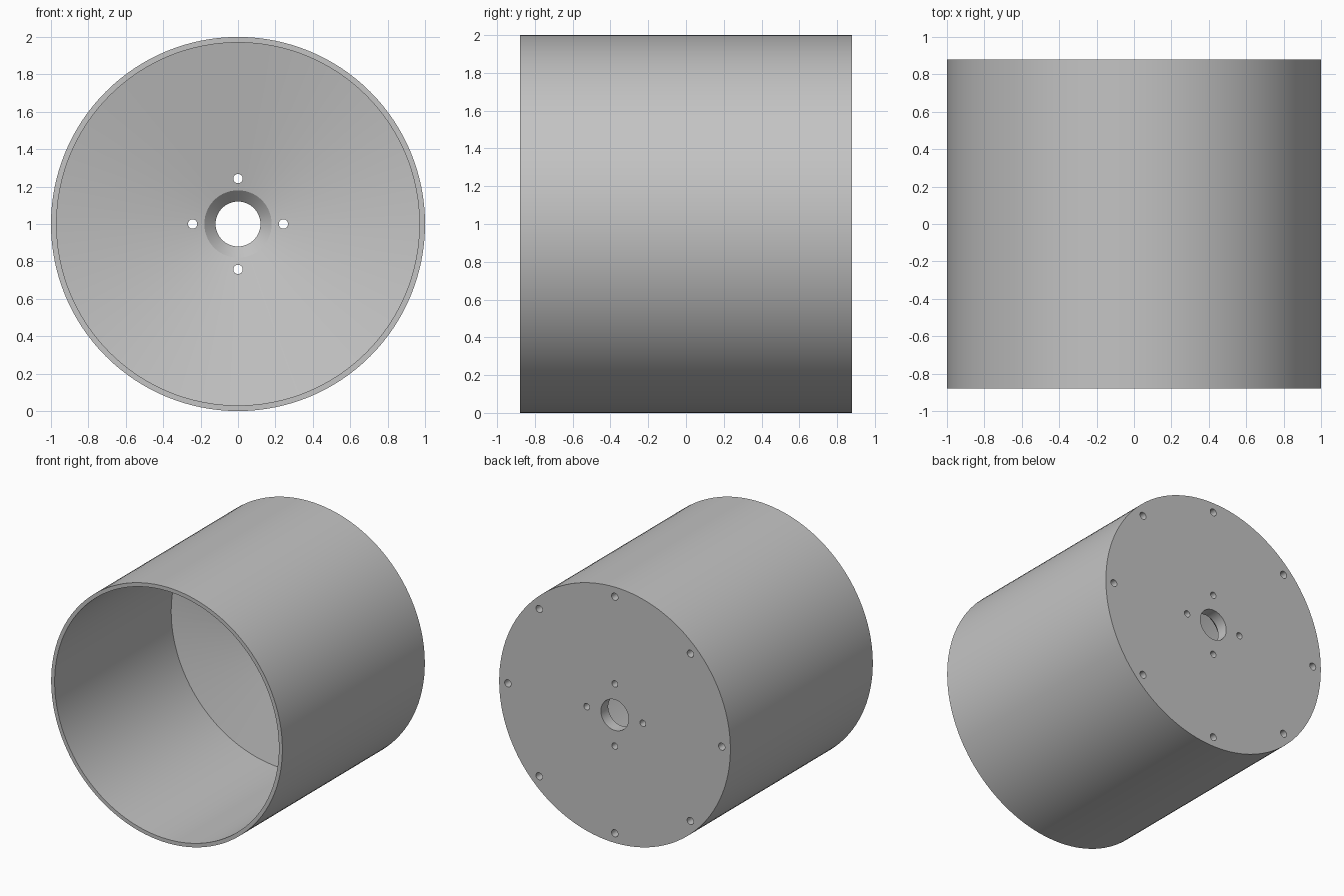
import bpy, bmesh, math
from mathutils import Matrix, Vector

cube = bpy.data.objects.get("Cube")
if cube:
    bpy.data.objects.remove(cube, do_unlink=True)

SEGMENTS = 128
HALF = 0.88
CENTRE = Vector((0, 0, 1))

grey = bpy.data.materials.new("plain_grey")
grey.use_nodes = True
colour = (0.55, 0.55, 0.55, 1)
grey.diffuse_color = colour
grey.node_tree.nodes["Principled BSDF"].inputs["Base Color"].default_value = colour


def add_object(name, bm):
    bmesh.ops.recalc_face_normals(bm, faces=bm.faces)
    mesh = bpy.data.meshes.new(name)
    bm.to_mesh(mesh)
    bm.free()
    mesh.materials.append(grey)
    obj = bpy.data.objects.new(name, mesh)
    bpy.context.collection.objects.link(obj)
    return obj


def add_drill(bm, ring_radius, angle, radius, y_start, y_end):
    """Cylinder along y, placed on a bolt circle."""
    x, z = ring_radius * math.cos(angle), ring_radius * math.sin(angle)
    place = (Matrix.Translation(CENTRE + Vector((x, (y_start + y_end) / 2, z)))
             @ Matrix.Rotation(math.pi / 2, 4, 'X'))
    bmesh.ops.create_cone(bm, cap_ends=True, segments=24, radius1=radius,
                          radius2=radius, depth=y_end - y_start, matrix=place)


# Drum: thin wall, dished floor, countersunk centre bore (radius, y)
profile = [(0.12, HALF), (1, HALF), (1, -HALF), (0.97, -HALF),
           (0.97, 0.56), (0.18, 0.73), (0.12, 0.79)]
bm = bmesh.new()
verts = [bm.verts.new(CENTRE + Vector((r, y, 0))) for r, y in profile]
edges = [bm.edges.new((v, verts[i - 1])) for i, v in enumerate(verts)]
bmesh.ops.spin(bm, geom=verts + edges, cent=CENTRE, axis=(0, 1, 0),
               angle=math.tau, steps=SEGMENTS)
bmesh.ops.remove_doubles(bm, verts=bm.verts, dist=0.0005)
drum = add_object("drum", bm)

# Holes: four through the floor, eight blind around the back edge
bm = bmesh.new()
for i in range(4):
    add_drill(bm, 0.243, i * math.tau / 4, 0.025, 0.5, 1)
for i in range(8):
    add_drill(bm, 0.925, i * math.tau / 8, 0.028, HALF - 0.15, 1)
drills = add_object("hole_cutters", bm)
drills.hide_render = True

cut = drum.modifiers.new("bolt_holes", 'BOOLEAN')
cut.object = drills
cut.operation = 'DIFFERENCE'
cut.solver = 'EXACT'

bpy.ops.object.select_all(action='DESELECT')
drum.select_set(True)
bpy.context.view_layer.objects.active = drum
bpy.ops.object.modifier_apply(modifier=cut.name)
bpy.data.objects.remove(drills, do_unlink=True)
bpy.ops.object.shade_smooth_by_angle(angle=math.radians(25))
